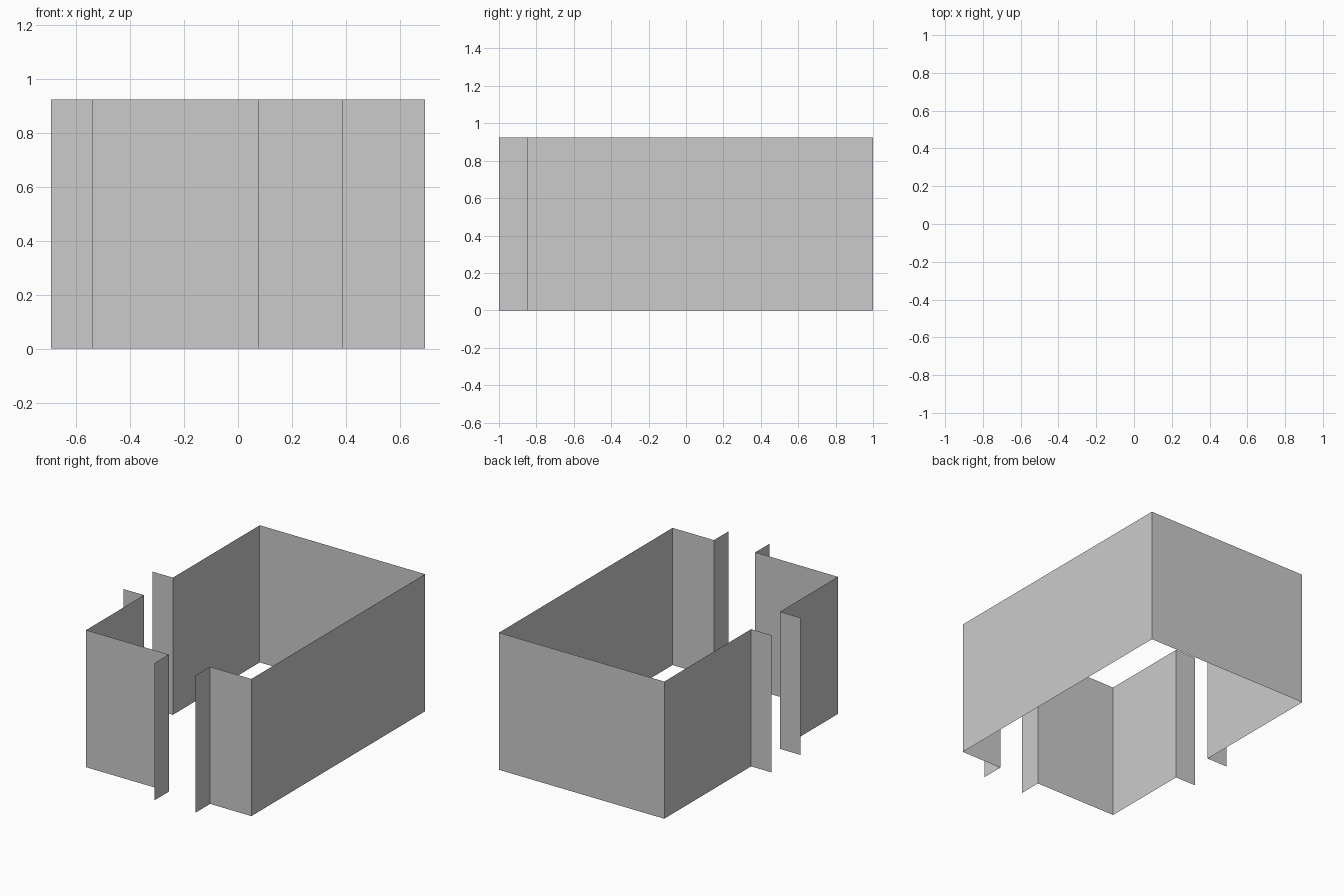
import bpy, bmesh

if "Cube" in bpy.data.objects:
    bpy.data.objects.remove(bpy.data.objects["Cube"])

U = 2 / 13          # plan module
H = 6 * U           # wall height


def wall(name, path):
    """Extrude an open plan path (in modules) into a thin vertical sheet."""
    bm = bmesh.new()
    vs = [bm.verts.new((x * U, y * U, 0)) for x, y in path]
    edges = [bm.edges.new(p) for p in zip(vs, vs[1:])]
    new = bmesh.ops.extrude_edge_only(bm, edges=edges)["geom"]
    top = [g for g in new if isinstance(g, bmesh.types.BMVert)]
    bmesh.ops.translate(bm, verts=top, vec=(0, 0, H))
    bmesh.ops.recalc_face_normals(bm, faces=bm.faces)
    # make the normals face away from the room centre
    f = max(bm.faces, key=lambda f: f.calc_area())
    c = f.calc_center_median()
    if f.normal.x * (c.x - U / 2) + f.normal.y * (c.y - U / 2) < 0:
        bmesh.ops.reverse_faces(bm, faces=bm.faces)
    me = bpy.data.meshes.new(name)
    bm.to_mesh(me)
    bm.free()
    ob = bpy.data.objects.new(name, me)
    bpy.context.collection.objects.link(ob)


L, R, F, B = -3.5, 4.5, -5.5, 6.5   # room sides
# long wall round the right and back, with a door reveal at each end
wall("main_walls", [(2.5, F - 1), (2.5, F), (R, F), (R, B), (L, B),
                    (L, 0.5), (L - 1, 0.5)])
# corner wall between the front and left doorways
wall("corner_wall", [(0.5, F - 1), (0.5, F), (L, F), (L, -1.5), (L - 1, -1.5)])
